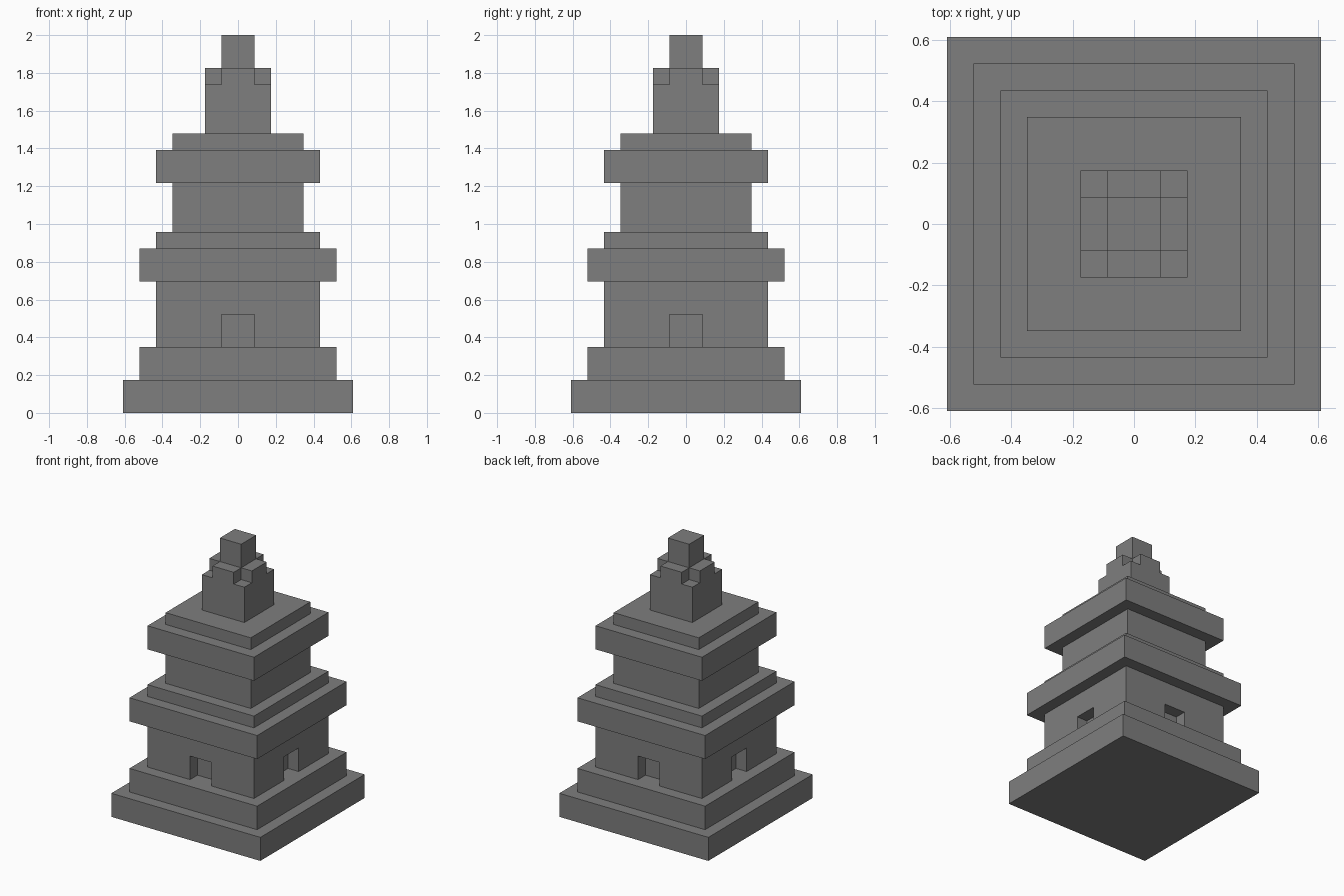
import bpy
import bmesh
from mathutils import Matrix, Vector

cube = bpy.data.objects.get("Cube")
if cube:
    bpy.data.objects.remove(cube, do_unlink=True)

U = 2 / 23  # block size: the tower is 23 blocks tall

stone = bpy.data.materials.new("grey stone")
stone.use_nodes = True
GREY = (0.21, 0.21, 0.21, 1)
stone.diffuse_color = GREY
stone.node_tree.nodes["Principled BSDF"].inputs["Base Color"].default_value = GREY


def blocks(name, boxes):
    """One object from boxes given as (centre, size) in block units."""
    bm = bmesh.new()
    for centre, size in boxes:
        matrix = Matrix.Translation(Vector(centre) * U) @ Matrix.Diagonal((*(s * U for s in size), 1))
        bmesh.ops.create_cube(bm, size=1, matrix=matrix)
    mesh = bpy.data.meshes.new(name)
    bm.to_mesh(mesh)
    bm.free()
    mesh.materials.append(stone)
    obj = bpy.data.objects.new(name, mesh)
    bpy.context.collection.objects.link(obj)
    return obj


def tier(name, width, bottom, top):
    return blocks(name, [((0, 0, (bottom + top) / 2), (width, width, top - bottom))])


def carve(obj, boxes):
    """Cut boxes out of an object, then discard the cutter."""
    cutter = blocks(obj.name + "_cutter", boxes)
    cutter.hide_render = True
    mod = obj.modifiers.new("carve", 'BOOLEAN')
    mod.operation = 'DIFFERENCE'
    mod.solver = 'EXACT'
    mod.object = cutter
    bpy.context.view_layer.objects.active = obj
    bpy.ops.object.modifier_apply(modifier=mod.name)
    bpy.data.objects.remove(cutter, do_unlink=True)


# Stepped tiers: name, width, bottom, top
for spec in [
    ("base_step", 14, 0, 2),
    ("upper_step", 12, 2, 4),
    ("lower_roof", 12, 8, 10),
    ("lower_roof_cap", 10, 10, 11),
    ("upper_body", 8, 11, 14),
    ("upper_roof", 10, 14, 16),
    ("upper_roof_cap", 8, 16, 17),
    ("finial", 2, 21, 23),
]:
    tier(*spec)

# Lower body with a doorway niche on each side, one block deep
lower_body = tier("lower_body", 10, 4, 8)
carve(lower_body, [((5 * dx, 5 * dy, 4.5), (2, 2, 3))
                   for dx, dy in ((1, 0), (-1, 0), (0, 1), (0, -1))])

# Spire with its four top corners notched
spire = tier("spire", 4, 17, 21)
carve(spire, [((2 * sx, 2 * sy, 21), (2, 2, 2)) for sx in (-1, 1) for sy in (-1, 1)])
